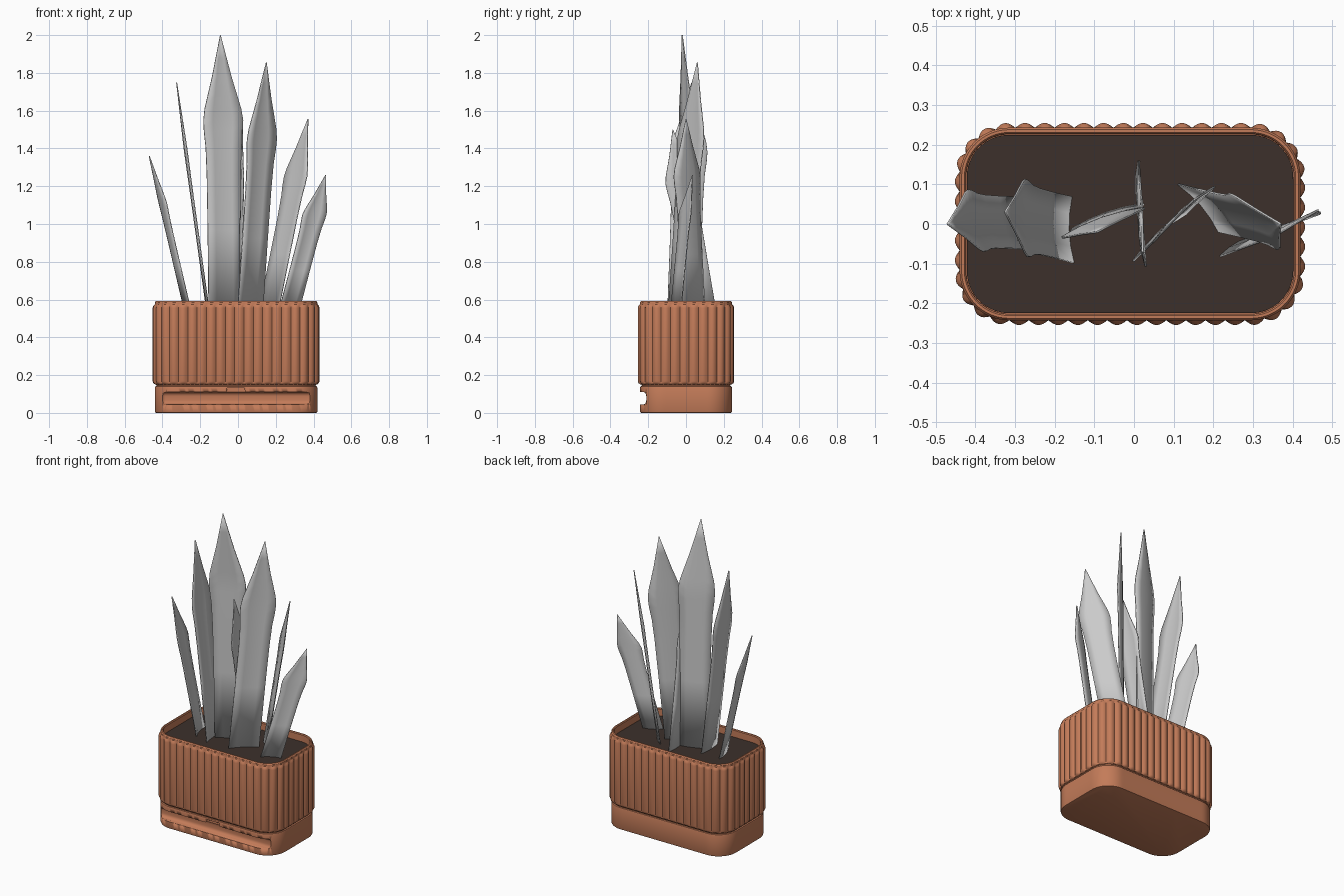
import bpy, bmesh, math
from mathutils import Vector

if "Cube" in bpy.data.objects:
    bpy.data.objects.remove(bpy.data.objects["Cube"])

CX, HX, HY, R = -0.01, 0.43, 0.243, 0.125   # pot centre and rounded-rectangle half sizes
RIBS = 50


def material(name, col):
    m = bpy.data.materials.new(name)
    m.diffuse_color = (*col, 1)
    m.use_nodes = True
    m.node_tree.nodes["Principled BSDF"].inputs["Base Color"].default_value = m.diffuse_color
    return m


def outline(n):
    """n evenly spaced (point, normal) pairs around the rounded rectangle."""
    a, b, arc = 2 * (HX - R), 2 * (HY - R), math.pi * R / 2
    total = 2 * (a + b) + 4 * arc
    # each section: straight length, its start, heading, then a quarter corner
    res = []
    starts = [(CX - a / 2, -HY), (CX + HX, -b / 2), (CX + a / 2, HY), (CX - HX, b / 2)]
    for i in range(n):
        s = total * i / n
        for k in range(4):
            ln = a if k % 2 == 0 else b
            h = k * math.pi / 2
            d = Vector((math.cos(h), math.sin(h)))
            nrm = Vector((d.y, -d.x))
            p0 = Vector(starts[k])
            if s <= ln:
                res.append((p0 + d * s, nrm))
                break
            s -= ln
            if s <= arc:
                t = h - math.pi / 2 + s / R
                out = Vector((math.cos(t), math.sin(t)))
                res.append((p0 + d * ln - nrm * R + out * R, out))
                break
            s -= arc
    return res


def make(name, bm, mat=None, angle=35):
    bmesh.ops.recalc_face_normals(bm, faces=bm.faces)
    me = bpy.data.meshes.new(name)
    bm.to_mesh(me)
    bm.free()
    ob = bpy.data.objects.new(name, me)
    bpy.context.collection.objects.link(ob)
    if mat:
        me.materials.append(mat)
    bpy.ops.object.select_all(action='DESELECT')
    ob.select_set(True)
    bpy.context.view_layer.objects.active = ob
    bpy.ops.object.shade_smooth_by_angle(angle=math.radians(angle))
    return ob


def loft(name, rings, n, mat):
    """Stack of (offset, rib height, z) rings, capped at both ends."""
    bm = bmesh.new()
    pts = outline(n)
    rows = []
    for off, amp, z in rings:
        row = []
        for i, (p, nrm) in enumerate(pts):
            q = p + nrm * (off + amp * abs(math.sin(math.pi * RIBS * i / n)))
            row.append(bm.verts.new((q.x, q.y, z)))
        rows.append(row)
    for r0, r1 in zip(rows, rows[1:]):
        for i in range(n):
            j = (i + 1) % n
            bm.faces.new((r0[i], r0[j], r1[j], r1[i]))
    bm.faces.new(rows[0][::-1])
    bm.faces.new(rows[-1])
    return make(name, bm, mat)


terracotta = material("terracotta", (0.55, 0.2, 0.1))
earth = material("earth", (0.045, 0.03, 0.024))

# ribbed planter with rim and recessed floor
A = 0.012
loft("planter", [(-0.012, 0, 0.138), (-0.006, 0, 0.150), (0, 0.002, 0.152),
                 (0, A * 0.7, 0.158), (0, A, 0.168), (0, A, 0.555), (0, A * 0.7, 0.567),
                 (0, 0, 0.575), (0, 0, 0.585), (-0.005, 0, 0.592), (-0.012, 0, 0.592),
                 (-0.016, 0, 0.587), (-0.017, 0, 0.50)], RIBS * 8, terracotta)

# soil
loft("soil", [(-0.018, 0, 0.505), (-0.018, 0, 0.545)], 120, earth)

# base tray with softened edges
tray = loft("base_tray", [(-0.007, 0, 0), (-0.002, 0, 0.002), (0, 0, 0.007), (0, 0, 0.134),
                          (-0.002, 0, 0.140), (-0.007, 0, 0.142)], 160, terracotta)


def cut(target, x0, x1, y0, y1, z0, z1, bevel, top_inset=0.0):
    bm = bmesh.new()
    bmesh.ops.create_cube(bm, size=1)
    for v in bm.verts:
        top = v.co.z > 0
        ins = top_inset if top else 0
        v.co = (x1 - ins if v.co.x > 0 else x0 + ins,
                y1 if v.co.y > 0 else y0, z1 if top else z0)
    if bevel:
        bmesh.ops.bevel(bm, geom=bm.edges[:], offset=bevel, segments=5,
                        profile=0.5, affect='EDGES')
    cutter = make("cutter", bm)
    cutter.hide_render = True
    mod = target.modifiers.new("cut", 'BOOLEAN')
    mod.operation, mod.object, mod.solver = 'DIFFERENCE', cutter, 'EXACT'
    bpy.context.view_layer.objects.active = target
    bpy.ops.object.modifier_move_to_index(modifier=mod.name, index=0)
    bpy.ops.object.modifier_apply(modifier=mod.name)
    bpy.data.objects.remove(cutter)


# long front slot and the finger notch above it
cut(tray, -0.405, 0.388, -0.40, -0.203, 0.045, 0.110, 0.022)
cut(tray, -0.065, 0.042, -0.40, -0.228, 0.090, 0.131, 0, 0.008)

# leaf outline: (fraction of length, relative half width)
PROFILE = [(0, 0.86), (0.3, 0.85), (0.5, 0.86), (0.6, 0.90), (0.66, 0.98), (0.70, 1.0),
           (0.74, 0.92), (0.79, 0.73), (0.85, 0.50), (0.92, 0.27), (1, 0.01)]


def leaf(name, base, mid, tip, half):
    """Folded blade along base -> mid (70 percent) -> tip, closed with a thin shell."""
    base, mid, tip = Vector(base), Vector(mid), Vector(tip)
    half = Vector((*half, 0))
    fold = half.cross(tip - base).normalized()
    bm = bmesh.new()
    rows = []
    for t, w in PROFILE:
        c = base.lerp(mid, t / 0.7) if t <= 0.7 else mid.lerp(tip, (t - 0.7) / 0.3)
        rows.append([bm.verts.new(c + half * w * u + fold * 0.012 * w * (u * u - 0.4))
                     for u in (-1, -0.5, 0, 0.5, 1)])
    for a, b in zip(rows, rows[1:]):
        for i in range(4):
            bm.faces.new((a[i], a[i + 1], b[i + 1], b[i]))
    ob = make(name, bm)
    mod = ob.modifiers.new("thickness", 'SOLIDIFY')
    mod.thickness, mod.offset = 0.005, 0


LEAVES = [
    ((-0.27, 0, 0.53), (-0.405, 0.007, 1.11), (-0.47, 0, 1.36), (-0.02, 0.078)),
    ((-0.16, -0.015, 0.53), (-0.278, 0.015, 1.38), (-0.325, 0.03, 1.75), (-0.003, 0.098)),
    ((-0.067, 0.025, 0.53), (-0.08, 0.01, 1.55), (-0.093, -0.02, 2.0), (0.105, 0.037)),
    ((0.06, -0.03, 0.53), (0.122, 0.03, 1.45), (0.15, 0.06, 1.855), (0.078, 0.07)),
    ((0.01, 0.09, 0.53), (0.018, -0.025, 1.21), (0.022, -0.07, 1.5), (-0.005, 0.083)),
    ((0.165, 0.045, 0.53), (0.31, 0.01, 1.25), (0.37, 0.0, 1.555), (0.06, -0.07)),
    ((0.265, -0.05, 0.53), (0.402, 0.0, 1.05), (0.465, 0.035, 1.26), (0.063, 0.032)),
]
for i, spec in enumerate(LEAVES):
    leaf(f"leaf_{i + 1}", *spec)
